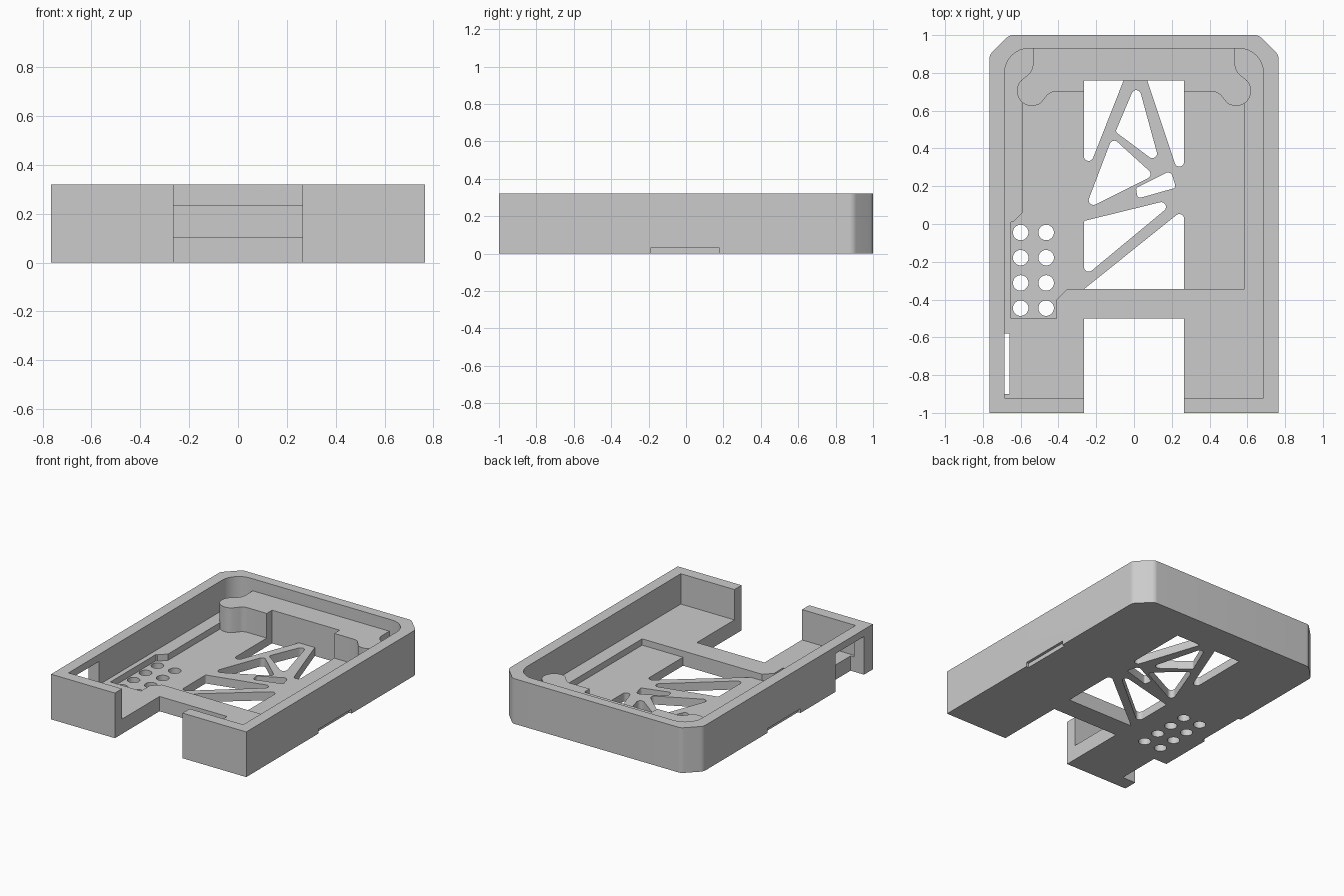
import bpy, bmesh, math
from mathutils import Vector

cube = bpy.data.objects.get("Cube")
if cube:
    bpy.data.objects.remove(cube, do_unlink=True)

grey = bpy.data.materials.new("plain_grey")
grey.use_nodes = True
colour = (0.6, 0.6, 0.6, 1)
grey.diffuse_color = colour
grey.node_tree.nodes["Principled BSDF"].inputs["Base Color"].default_value = colour


def rounded(corners, steps=8):
    """Outline from (x, y, radius) corners, each filleted with an arc."""
    out = []
    for i, (x, y, r) in enumerate(corners):
        p = Vector((x, y))
        if r == 0:
            out.append(p)
            continue
        a = (Vector(corners[i - 1][:2]) - p).normalized()
        b = (Vector(corners[(i + 1) % len(corners)][:2]) - p).normalized()
        half = a.angle(b) / 2
        centre = p + (a + b).normalized() * (r / math.sin(half))
        start = p + a * (r / math.tan(half)) - centre
        end = p + b * (r / math.tan(half)) - centre
        sweep = start.angle_signed(end)
        for k in range(steps + 1):
            t = -sweep * k / steps
            c, s = math.cos(t), math.sin(t)
            out.append(centre + Vector((start.x * c - start.y * s,
                                        start.x * s + start.y * c)))
    return out


def prism(name, outline, z0, z1):
    """Solid from a flat outline."""
    bm = bmesh.new()
    base = bm.faces.new([bm.verts.new((p[0], p[1], z0)) for p in outline])
    top = bmesh.ops.extrude_face_region(bm, geom=[base])["geom"]
    verts = [v for v in top if isinstance(v, bmesh.types.BMVert)]
    bmesh.ops.translate(bm, verts=verts, vec=(0, 0, z1 - z0))
    bmesh.ops.recalc_face_normals(bm, faces=bm.faces)
    mesh = bpy.data.meshes.new(name)
    bm.to_mesh(mesh)
    bm.free()
    mesh.materials.append(grey)
    obj = bpy.data.objects.new(name, mesh)
    bpy.context.collection.objects.link(obj)
    return obj


def rect(x0, x1, y0, y1):
    return [(x0, y0), (x1, y0), (x1, y1), (x0, y1)]


def combine(target, tool, operation="DIFFERENCE"):
    """Apply a boolean and discard the tool."""
    bpy.ops.object.select_all(action="DESELECT")
    bpy.context.view_layer.objects.active = target
    target.select_set(True)
    mod = target.modifiers.new("cut", "BOOLEAN")
    mod.operation = operation
    mod.solver = "EXACT"
    mod.object = tool
    bpy.ops.object.modifier_apply(modifier=mod.name)
    bpy.data.objects.remove(tool, do_unlink=True)


def both_sides(half):
    """Close a right-hand half outline by mirroring it across x."""
    return half + [(-x, y, r) for x, y, r in reversed(half)]


HEIGHT, LEDGE, FLOOR, SHELF = 0.32, 0.105, 0.06, 0.235
ABOVE, BELOW = 0.5, -0.1
WIN, WIN_BACK, WIN_FRONT = 0.265, 0.76, -0.345

# Outer shell with cut back corners
tray = prism("tray", rounded(both_sides(
    [(0.765, -1, 0), (0.765, 0.895, 0.05), (0.66, 1, 0.05)])), 0, HEIGHT)

# Main cavity
combine(tray, prism("cavity", rounded(both_sides(
    [(0.685, -0.92, 0), (0.685, 0.93, 0.13)])), LEDGE, ABOVE))

# Sunken pocket with the side bay for the vent holes
pocket = [(0.585, WIN_FRONT), (0.585, 0.72), (WIN, 0.72), (WIN, 0.78),
          (-WIN, 0.78), (-WIN, 0.72), (-0.59, 0.72), (-0.59, 0.06),
          (-0.64, 0.01), (-0.65, 0.01), (-0.65, -0.5), (-0.41, -0.5),
          (-0.41, -0.4), (-0.355, WIN_FRONT)]
combine(tray, prism("pocket", pocket, FLOOR, ABOVE))

# Raised back shelf with a round lobe at each end
lobe = []
for k in range(15):
    a = math.radians(45 - 170 * k / 14)
    lobe.append((0.54 + 0.08 * math.cos(a), 0.705 + 0.08 * math.sin(a), 0))
half_shelf = ([(0.535, 0.96, 0), (0.535, 0.81, 0.08)] + lobe
              + [(0.445, 0.7, 0.06), (WIN, 0.7, 0), (WIN, WIN_BACK, 0)])
combine(tray, prism("shelf", rounded(both_sides(half_shelf)), 0.03, SHELF), "UNION")

# Window openings that leave the diagonal struts
R = 0.025
openings = [
    [(-WIN, WIN_BACK, 0), (-0.055, WIN_BACK, 0), (-WIN, 0.227, R)],
    [(0.07, WIN_BACK, 0), (WIN, WIN_BACK, 0), (WIN, 0.175, R)],
    [(0.017, 0.76, R), (0.14, 0.31, R), (-0.098, 0.488, 0.015)],
    [(-0.115, 0.459, R), (0.106, 0.258, R), (-0.261, 0.075, R)],
    [(0.01, 0.19, 0.015), (0.195, 0.283, R), (0.222, 0.192, 0.015),
     (0.02, 0.135, 0.015)],
    [(-WIN, 0.016, 0.01), (0.244, 0.141, R), (-WIN, -0.281, R)],
    [(WIN, 0.08, R), (-WIN, WIN_FRONT, 0), (WIN, WIN_FRONT, 0)],
]
for shape in openings:
    combine(tray, prism("opening", rounded(shape), BELOW, 0.08))

# Two columns of vent holes
for x in (-0.6, -0.465):
    for row in range(4):
        y = -0.045 - 0.1335 * row
        ring = [(x + 0.041 * math.cos(k * math.tau / 32),
                 y + 0.041 * math.sin(k * math.tau / 32)) for k in range(32)]
        combine(tray, prism("vent", ring, BELOW, ABOVE))

# Front cutout
combine(tray, prism("front_cutout", rect(-WIN, WIN, -1.1, -0.5), BELOW, ABOVE))

# Side port beside the front corner
combine(tray, prism("side_port", rect(-0.9, -0.66, -0.9, -0.58), BELOW, 0.27))

# Shallow finger notches along both bottom edges
for x0, x1 in ((-0.9, -0.745), (0.745, 0.9)):
    combine(tray, prism("notch", rect(x0, x1, -0.19, 0.18), BELOW, 0.03))

bpy.ops.object.select_all(action="DESELECT")
tray.select_set(True)
bpy.context.view_layer.objects.active = tray
bpy.ops.object.shade_smooth_by_angle(angle=math.radians(30))
